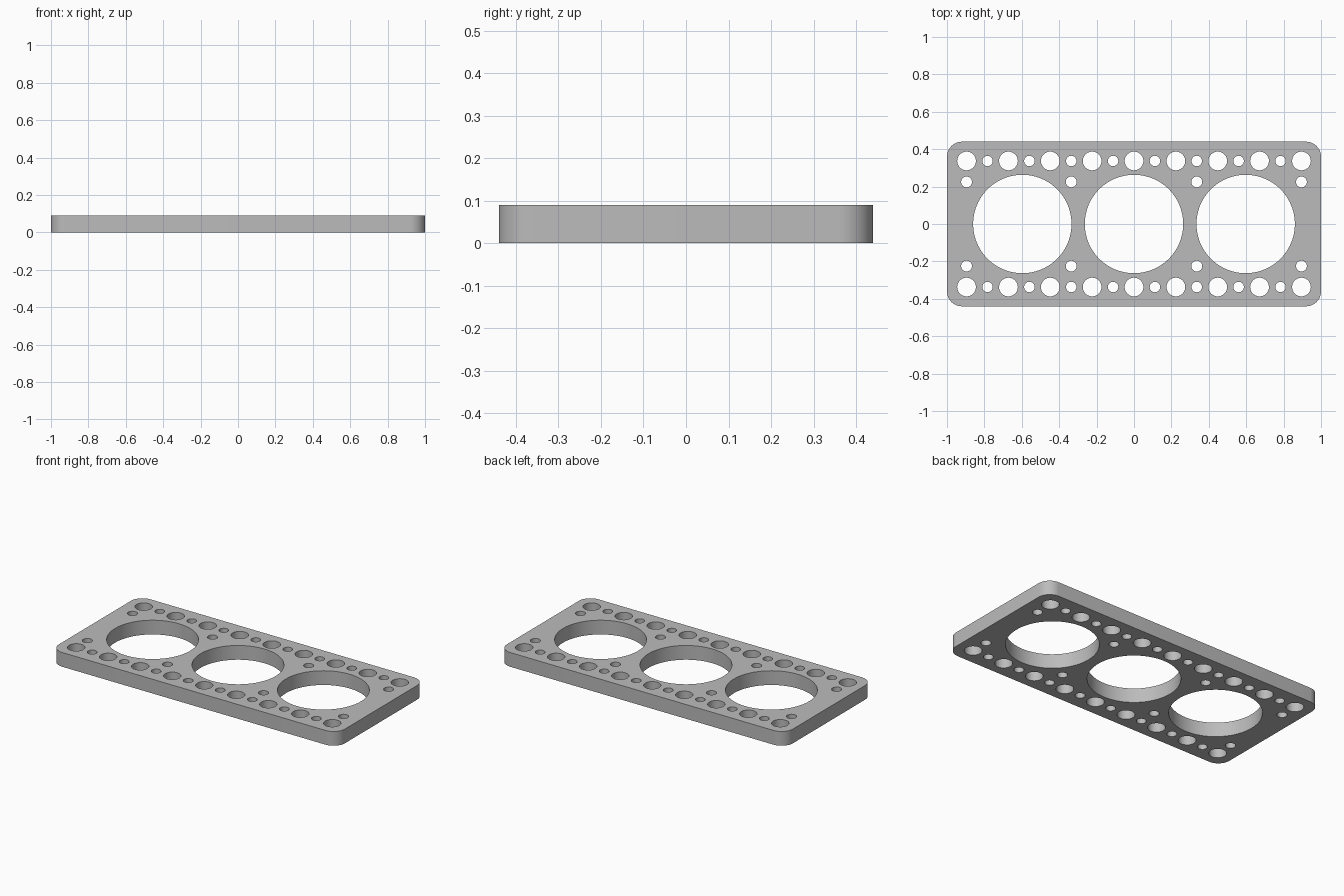
import bpy
import bmesh
from math import cos, sin, pi, radians
from mathutils import Vector

cube = bpy.data.objects.get("Cube")
if cube:
    bpy.data.objects.remove(cube, do_unlink=True)

HALF_X, HALF_Y, THICK, CORNER = 1.0, 0.44, 0.09, 0.08
PITCH = 0.2238      # spacing of the bolt holes
ROW_Y = 0.337       # bolt row offset

steel = bpy.data.materials.new("grey_steel")
steel.use_nodes = True
colour = (0.5, 0.5, 0.5, 1)
steel.diffuse_color = colour
steel.node_tree.nodes["Principled BSDF"].inputs["Base Color"].default_value = colour

bm = bmesh.new()


def loop(points):
    verts = [bm.verts.new((x, y, 0)) for x, y in points]
    for a, b in zip(verts, verts[1:] + verts[:1]):
        bm.edges.new((a, b))


def hole(x, y, r, n):
    loop([(x + r * cos(2 * pi * i / n), y + r * sin(2 * pi * i / n)) for i in range(n)])


# Rounded outline
outline = []
for k, (sx, sy) in enumerate([(1, 1), (-1, 1), (-1, -1), (1, -1)]):
    for i in range(13):
        a = pi / 2 * (k + i / 12)
        outline.append((sx * (HALF_X - CORNER) + CORNER * cos(a),
                        sy * (HALF_Y - CORNER) + CORNER * sin(a)))
loop(outline)

# Cylinder bores
for x in (-0.597, 0, 0.597):
    hole(x, 0, 0.263, 96)

for side in (-1, 1):
    # Rows of alternating bolt and coolant holes
    for i in range(-8, 9):
        x = i * PITCH / 2
        if i % 2 == 0:
            hole(x, side * ROW_Y, 0.05, 40)
        else:
            hole(x, side * ROW_Y, 0.028, 32)
    # Inner oil holes
    for x in (-4 * PITCH, -1.5 * PITCH, 1.5 * PITCH, 4 * PITCH):
        hole(x, side * 0.225, 0.029, 32)

# Fill the flat profile and extrude it to full thickness
bmesh.ops.triangle_fill(bm, edges=bm.edges[:], use_beauty=True, use_dissolve=False)
result = bmesh.ops.extrude_face_region(bm, geom=bm.faces[:], use_keep_orig=True)
top = [v for v in result["geom"] if isinstance(v, bmesh.types.BMVert)]
bmesh.ops.translate(bm, verts=top, vec=Vector((0, 0, THICK)))
bmesh.ops.recalc_face_normals(bm, faces=bm.faces[:])

mesh = bpy.data.meshes.new("gasket_plate")
bm.to_mesh(mesh)
bm.free()
mesh.materials.append(steel)
plate = bpy.data.objects.new("gasket_plate", mesh)
bpy.context.collection.objects.link(plate)

bpy.ops.object.select_all(action='DESELECT')
plate.select_set(True)
bpy.context.view_layer.objects.active = plate
bpy.ops.object.shade_smooth_by_angle(angle=radians(30))
